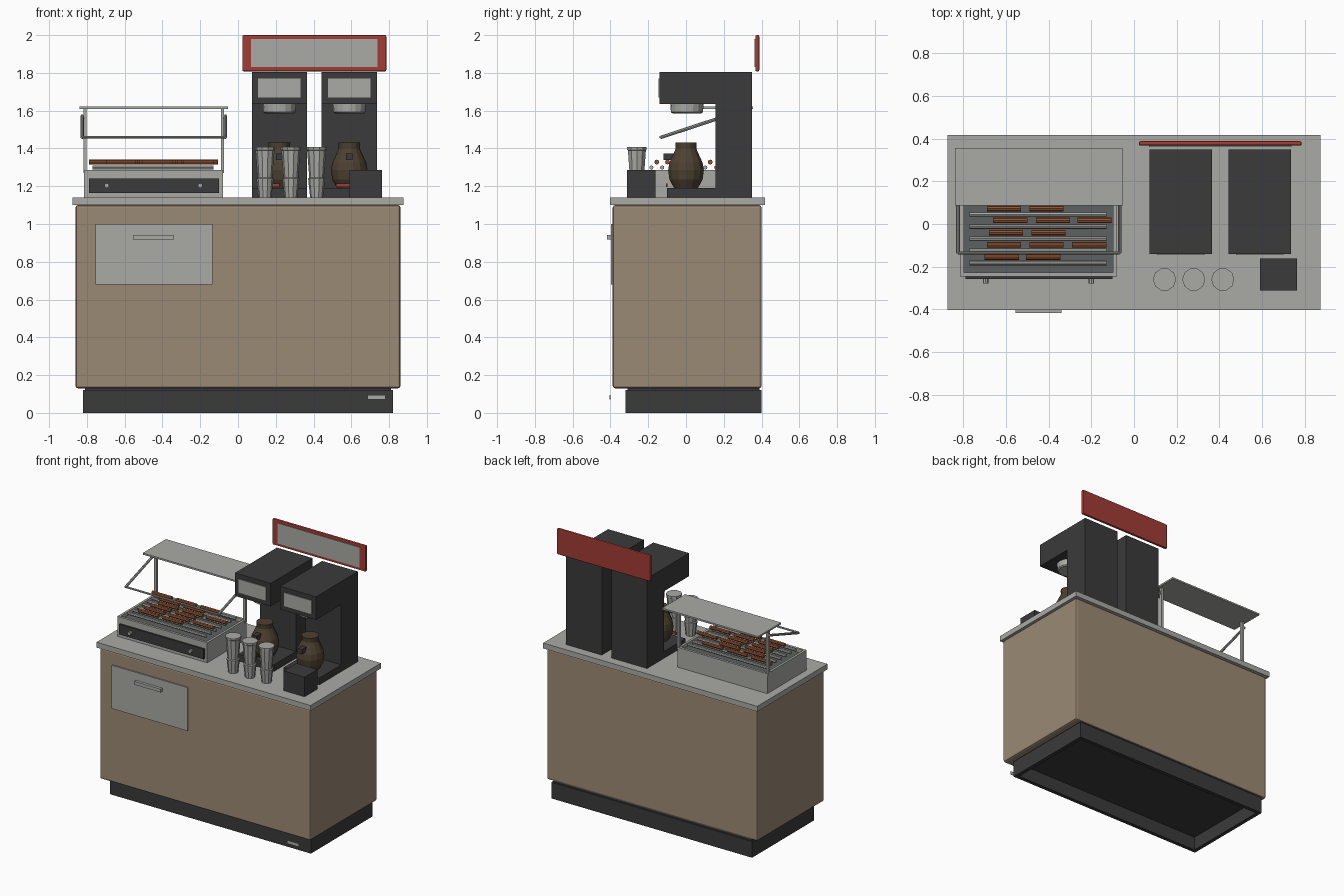
import bpy, bmesh, math
from mathutils import Vector

if "Cube" in bpy.data.objects:
    bpy.data.objects.remove(bpy.data.objects["Cube"], do_unlink=True)


def material(name, r, g, b):
    m = bpy.data.materials.new(name)
    m.use_nodes = True
    m.diffuse_color = (r, g, b, 1)
    m.node_tree.nodes["Principled BSDF"].inputs["Base Color"].default_value = (r, g, b, 1)
    return m


TAN = material("tan laminate", .33, .255, .175)
GREY = material("light grey", .40, .40, .375)
DARK = material("charcoal", .043, .043, .043)
STEEL = material("dark steel", .11, .12, .12)
RED = material("sign red", .37, .045, .035)
COFFEE = material("coffee brown", .075, .052, .03)
SAUSAGE = material("sausage brown", .30, .085, .03)


def finish(name, bm, mat, bevel=0):
    bmesh.ops.recalc_face_normals(bm, faces=bm.faces)
    me = bpy.data.meshes.new(name)
    bm.to_mesh(me)
    bm.free()
    me.materials.append(mat)
    ob = bpy.data.objects.new(name, me)
    bpy.context.collection.objects.link(ob)
    if bevel:
        mod = ob.modifiers.new("rounded edges", "BEVEL")
        mod.width = bevel
        mod.segments = 2
    return ob


def box_mesh(x, y, z):
    bm = bmesh.new()
    bmesh.ops.create_cube(bm, size=1)
    for v in bm.verts:
        v.co = [lo + (c + .5) * (hi - lo) for c, (lo, hi) in zip(v.co, (x, y, z))]
    return bm


def box(name, x, y, z, mat, bevel=0):
    return finish(name, box_mesh(x, y, z), mat, bevel)


def tray(name, x, y, z, mat, wall, depth, opening, inner=None):
    """Box hollowed from its top (opening=1) or bottom (opening=-1)."""
    bm = box_mesh(x, y, z)
    bm.normal_update()
    face = max(bm.faces, key=lambda f: f.normal.z * opening)
    bmesh.ops.inset_region(bm, faces=[face], thickness=wall)
    ext = bmesh.ops.extrude_discrete_faces(bm, faces=[face])["faces"]
    bmesh.ops.translate(bm, verts=ext[0].verts, vec=(0, 0, -opening * depth))
    if inner:
        ext[0].material_index = 1
    ob = finish(name, bm, mat)
    if inner:
        ob.data.materials.append(inner)
    return ob


def rod(name, a, b, radius, mat, sides=8):
    a, b = Vector(a), Vector(b)
    bm = bmesh.new()
    bmesh.ops.create_cone(bm, cap_ends=True, segments=sides, radius1=radius,
                          radius2=radius, depth=(b - a).length)
    turn = Vector((0, 0, 1)).rotation_difference(b - a).to_matrix()
    bmesh.ops.rotate(bm, verts=bm.verts, matrix=turn)
    bmesh.ops.translate(bm, verts=bm.verts, vec=(a + b) / 2)
    return finish(name, bm, mat)


def lathe(name, x, y, profile, sides, mat):
    """Closed turned shape from (radius, height) pairs."""
    bm = bmesh.new()
    rings = []
    for r, z in profile:
        rings.append([bm.verts.new((x + r * math.cos(math.tau * i / sides),
                                    y + r * math.sin(math.tau * i / sides), z))
                      for i in range(sides)])
    for low, high in zip(rings, rings[1:]):
        for i in range(sides):
            j = (i + 1) % sides
            bm.faces.new((low[i], low[j], high[j], high[i]))
    bm.faces.new(rings[0])
    bm.faces.new(rings[-1])
    return finish(name, bm, mat)


def extrude_x(name, x0, x1, outline, mat):
    """Side outline of (y, z) pairs extruded along x."""
    bm = bmesh.new()
    face = bm.faces.new([bm.verts.new((x0, y, z)) for y, z in outline])
    ext = bmesh.ops.extrude_face_region(bm, geom=[face])["geom"]
    bmesh.ops.translate(bm, vec=(x1 - x0, 0, 0),
                        verts=[g for g in ext if isinstance(g, bmesh.types.BMVert)])
    return finish(name, bm, mat)


# Counter
tray("plinth", (-.82, .82), (-.32, .4), (0, .12), DARK, .04, .1, -1)
box("plinth_top", (-.81, .81), (-.31, .39), (.115, .135), DARK)
box("cabinet", (-.86, .86), (-.388, .4), (.13, 1.1), TAN, .013)
box("countertop", (-.875, .875), (-.402, .418), (1.1, 1.14), GREY)
box("door_panel", (-.755, -.135), (-.397, -.387), (.68, 1.0), GREY)
box("door_handle", (-.555, -.34), (-.418, -.396), (.918, .942), GREY)
box("vent_plate", (.685, .78), (-.404, -.4), (.07, .095), GREY)

# Roller grill
tray("grill_body", (-.815, -.08), (-.245, .215), (1.14, 1.287), GREY, .025, .025, 1, STEEL)
box("grill_control_panel", (-.79, -.1), (-.258, -.24), (1.165, 1.24), DARK)
for x in (-.695, -.2):
    rod("grill_knob", (x, -.28, 1.203), (x, -.255, 1.203), .013, GREY)
for i in range(7):
    y = -.183 + i * .057
    rod("roller", (-.77, y, 1.299), (-.13, y, 1.299), .011, GREY)

# Sausages lie in the gaps between rollers
rows = [(-.155, (-.70, -.505)), (-.098, (-.69, -.49, -.29)), (-.04, (-.68, -.48)),
        (.017, (-.66, -.46, -.265)), (.072, (-.69, -.49)), (.128, (-.79, -.59, -.39))]
for y, starts in rows:
    for x in starts:
        rod("sausage", (x, y, 1.328), (x + .16, y, 1.328), .013, SAUSAGE)

# Guard above the grill
box("guard_shelf", (-.838, -.053), (.086, .355), (1.61, 1.622), GREY)
for x, out in ((-.81, -.015), (-.082, .015)):
    box("guard_post", (x - .009, x + .009), (.19, .21), (1.27, 1.612), GREY)
    rod("guard_strut", (x + out, -.135, 1.458), (x + out, .21, 1.572), .009, GREY)
rod("guard_front_bar", (-.825, -.135, 1.46), (-.067, -.135, 1.46), .007, GREY)

# Coffee machines
side = [(-.1, 1.14), (.35, 1.14), (.35, 1.805), (-.14, 1.805),
        (-.14, 1.635), (.155, 1.635), (.155, 1.19), (-.1, 1.19)]
pot = [(.065, 1.19), (.09, 1.235), (.097, 1.285), (.09, 1.325),
       (.062, 1.385), (.056, 1.4), (.058, 1.432)]
for x in (.219, .589):
    extrude_x("coffee_machine", x - .146, x + .146, side, DARK)
    box("machine_display", (x - .112, x + .112), (-.145, -.138), (1.67, 1.77), GREY)
    lathe("brew_funnel", x, .005, [(.075, 1.585), (.085, 1.592), (.088, 1.637)], 16, GREY)
    box("machine_switch", (x - .07, x), (-.106, -.098), (1.195, 1.215), RED)
    lathe("coffee_pot", x, 0, pot, 14, COFFEE)
    box("pot_handle", (x - .017, x + .017), (-.12, -.05), (1.338, 1.373), DARK)

# Cup stacks
for x in (.143, .28, .416):
    lathe("cup_stack", x, -.26, [(.034, 1.14), (.045, 1.24), (.039, 1.245), (.05, 1.39),
                                 (.054, 1.393), (.054, 1.407)], 10, GREY)

# Condiment box and sign
box("condiment_box", (.59, .763), (-.312, -.162), (1.14, 1.285), DARK)
box("sign_board", (.023, .785), (.367, .388), (1.808, 2.0), RED, .007)
box("sign_panel", (.07, .738), (.362, .369), (1.83, 1.98), GREY)
